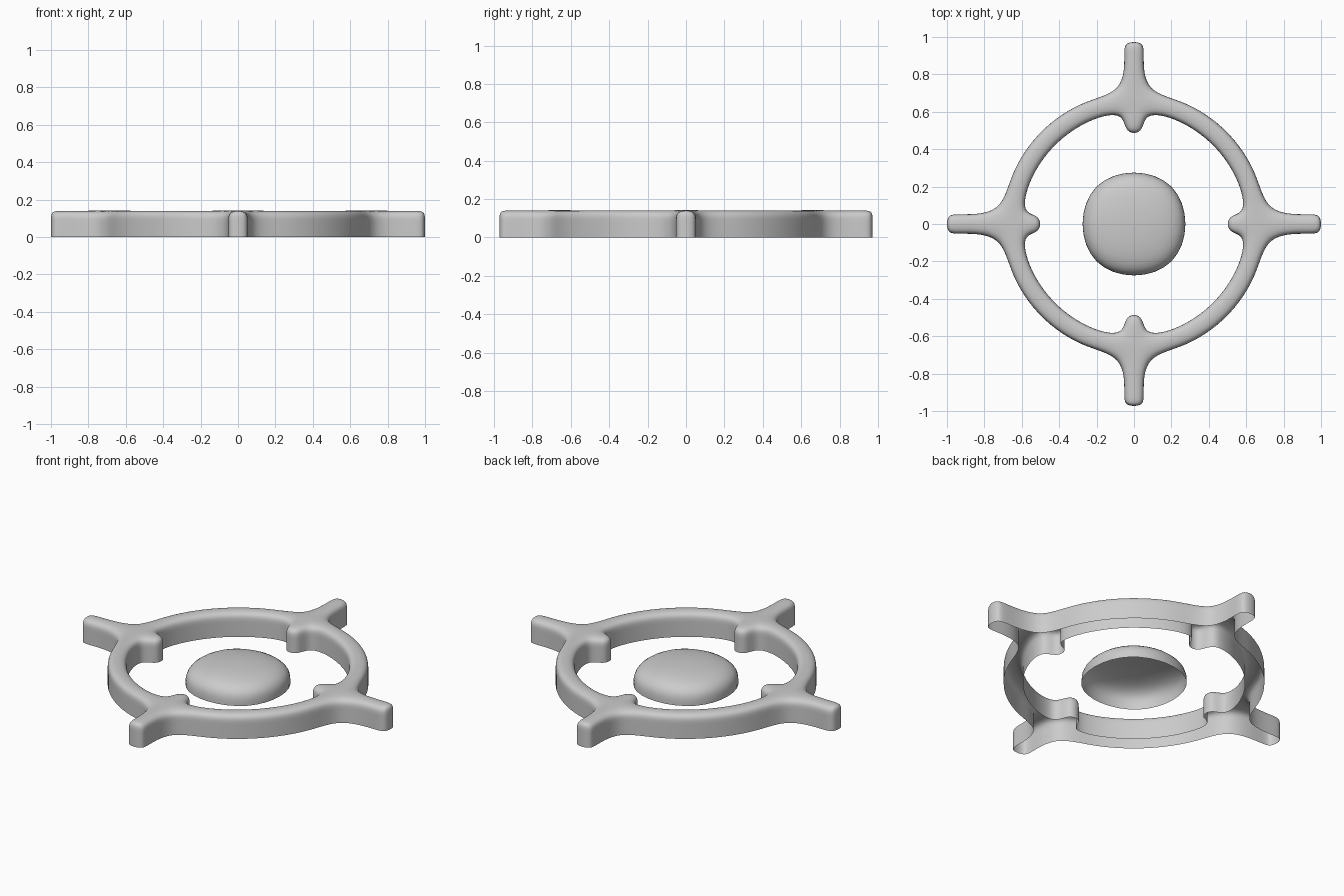
import bpy, bmesh
from math import radians, cos, sin

if "Cube" in bpy.data.objects:
    bpy.data.objects.remove(bpy.data.objects["Cube"])

W = 0.052                 # half width of an arm
TOP, MID = 0.143, 0.085   # cage heights of the walls


def extrude_rim(bm, z):
    """Drop the open boundary of the mesh straight down to height z."""
    rim = [e for e in bm.edges if e.is_boundary]
    new = bmesh.ops.extrude_edge_only(bm, edges=rim)["geom"]
    for v in new:
        if isinstance(v, bmesh.types.BMVert):
            v.co.z = z


def finish(bm, name):
    bmesh.ops.recalc_face_normals(bm, faces=bm.faces)
    if max(bm.faces, key=lambda f: f.calc_center_median().z).normal.z < 0:
        bmesh.ops.reverse_faces(bm, faces=bm.faces)
    for f in bm.faces:
        f.smooth = True
    me = bpy.data.meshes.new(name)
    bm.to_mesh(me)
    bm.free()
    ob = bpy.data.objects.new(name, me)
    bpy.context.collection.objects.link(ob)
    sub = ob.modifiers.new("smooth", "SUBSURF")
    sub.levels = sub.render_levels = 3
    return ob


# Pan support: ring with four crossing arms, hollow underneath
R_IN, R_OUT = 0.603, 0.703
bm = bmesh.new()
for k in range(4):
    c, s = [(1, 0), (0, 1), (-1, 0), (0, -1)][k]

    def quad(pts):
        bm.faces.new([bm.verts.new((x * c - y * s, x * s + y * c, TOP)) for x, y in pts])

    # arm strip, running outward through the ring
    tip, inner = (1.002, 0.498) if k % 2 == 0 else (0.975, 0.482)
    stations = [inner, R_IN, R_OUT, tip - 0.06, tip]
    for a, b in zip(stations, stations[1:]):
        quad([(a, -W), (b, -W), (b, W), (a, W)])
    # ring quarter up to the next arm
    pairs = [((R_IN, W), (R_OUT, W))]
    for d in (22.5, 45, 67.5):
        t = radians(d)
        pairs.append(tuple((r * cos(t), r * sin(t)) for r in (0.612, 0.717)))
    pairs.append(((W, R_IN), (W, R_OUT)))
    for (p, q), (p2, q2) in zip(pairs, pairs[1:]):
        quad([p, q, q2, p2])
bmesh.ops.remove_doubles(bm, verts=bm.verts, dist=0.0005)
extrude_rim(bm, MID)
extrude_rim(bm, 0)
finish(bm, "pan_support")

# Burner cap: soft square dome, open underneath
bm = bmesh.new()
A = 0.3
bm.faces.new([bm.verts.new((x, y, 0.145)) for x, y in ((-A, -A), (A, -A), (A, A), (-A, A))])
extrude_rim(bm, 0)
finish(bm, "burner_cap")
